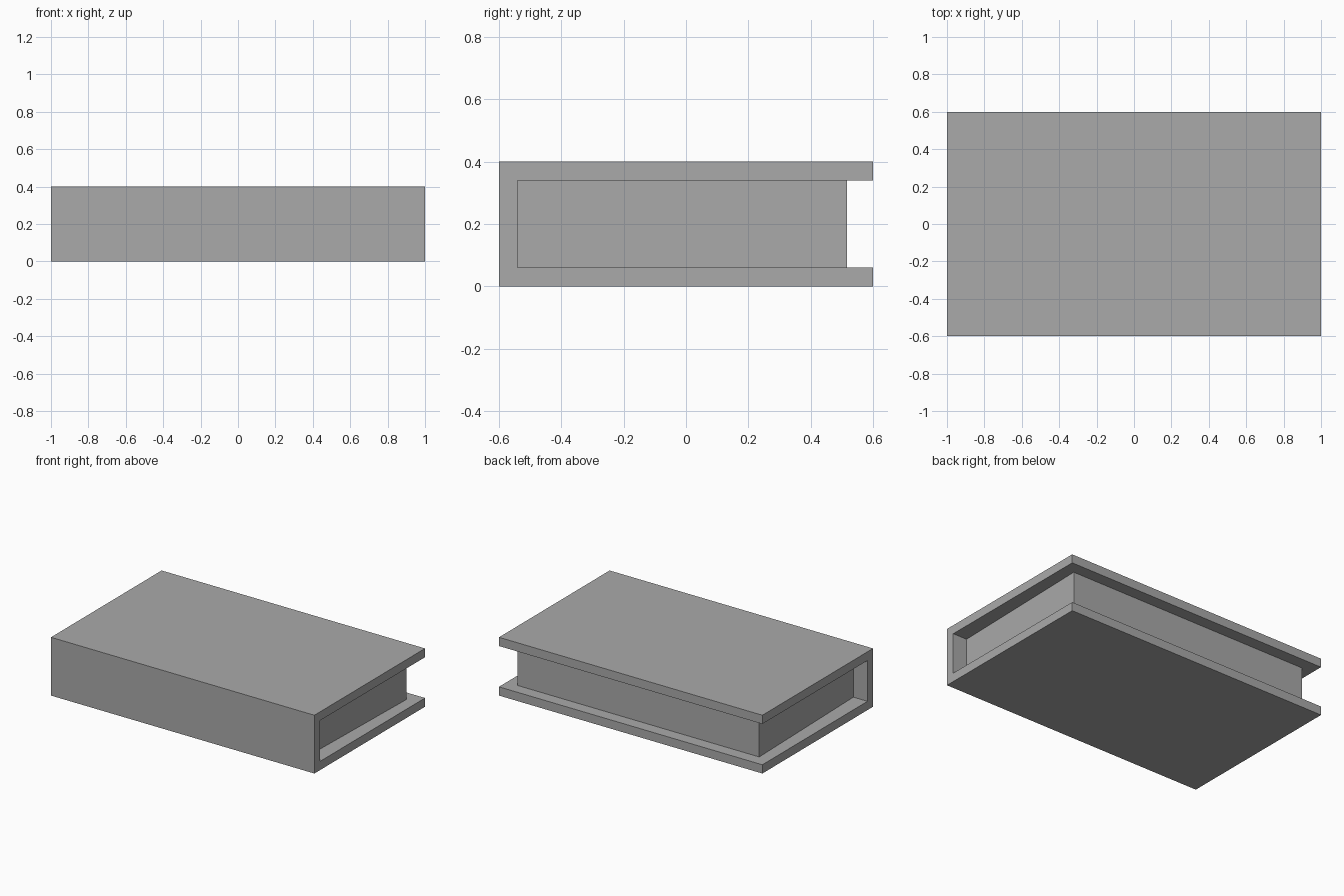
import bpy
import bmesh

cube = bpy.data.objects.get("Cube")
if cube:
    bpy.data.objects.remove(cube, do_unlink=True)

grey = bpy.data.materials.new("plain grey")
grey.use_nodes = True
colour = (0.4, 0.4, 0.4, 1)
grey.diffuse_color = colour
grey.node_tree.nodes["Principled BSDF"].inputs["Base Color"].default_value = colour

WIDTH, DEPTH, HEIGHT, BOARD = 2.0, 1.2, 0.4, 0.06


def extrude(name, outline, direction):
    """Make a closed solid by sweeping a flat outline along a direction."""
    bm = bmesh.new()
    base = bm.faces.new([bm.verts.new(p) for p in outline])
    swept = bmesh.ops.extrude_face_region(bm, geom=[base], use_keep_orig=True)
    moved = [v for v in swept["geom"] if isinstance(v, bmesh.types.BMVert)]
    bmesh.ops.translate(bm, verts=moved, vec=direction)
    bmesh.ops.recalc_face_normals(bm, faces=bm.faces)
    mesh = bpy.data.meshes.new(name)
    bm.to_mesh(mesh)
    bm.free()
    mesh.materials.append(grey)
    obj = bpy.data.objects.new(name, mesh)
    bpy.context.collection.objects.link(obj)
    return obj


# Cover: two boards joined by a spine along the front
front, back = -DEPTH / 2, DEPTH / 2
inner = front + BOARD
top = HEIGHT - BOARD
profile = [(front, 0), (back, 0), (back, BOARD), (inner, BOARD),
           (inner, top), (back, top), (back, HEIGHT), (front, HEIGHT)]
extrude("cover", [(-WIDTH / 2, y, z) for y, z in profile], (WIDTH, 0, 0))

# Page block: narrows slightly towards the spine
spine_half, edge_half, fore_edge = 0.893, 0.918, 0.517
pages = [(-spine_half, inner), (spine_half, inner),
         (edge_half, fore_edge), (-edge_half, fore_edge)]
extrude("page_block", [(x, y, BOARD) for x, y in pages], (0, 0, top - BOARD))
